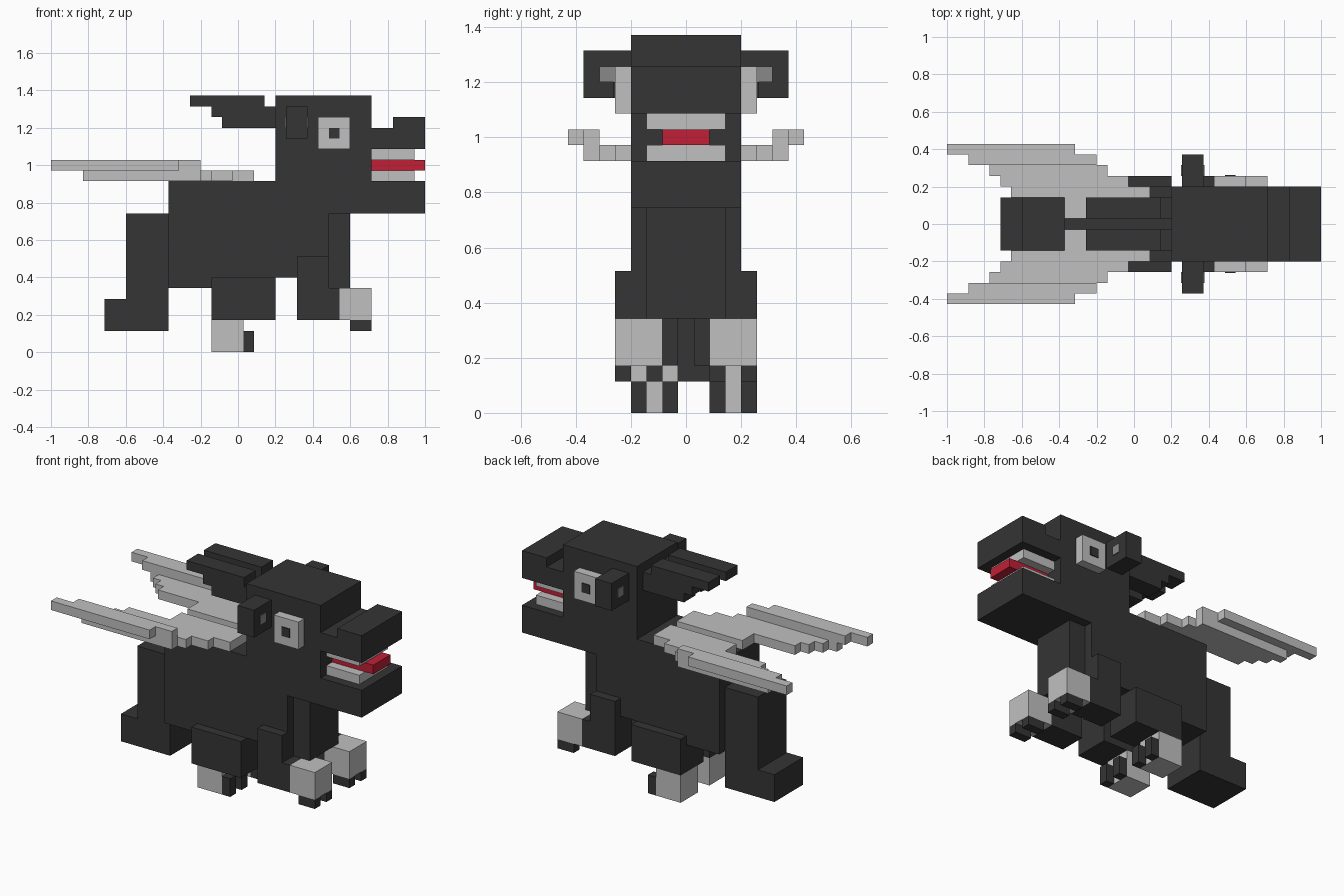
import bpy
import bmesh

cube = bpy.data.objects.get("Cube")
if cube:
    bpy.data.objects.remove(cube, do_unlink=True)

U = 2 / 35  # size of one block


def material(name, rgb):
    m = bpy.data.materials.new(name)
    m.use_nodes = True
    col = (*rgb, 1)
    m.diffuse_color = col
    bsdf = next(n for n in m.node_tree.nodes if n.type == 'BSDF_PRINCIPLED')
    bsdf.inputs["Base Color"].default_value = col
    bsdf.inputs["Roughness"].default_value = 0.9
    return m


DARK = material("charcoal", (0.035, 0.035, 0.035))
LIGHT = material("light grey", (0.53, 0.53, 0.53))
MID = material("mid grey", (0.25, 0.25, 0.25))
RED = material("red", (0.53, 0.014, 0.035))


def part(name, mat, *boxes, side=1):
    """One object from boxes (x0, x1, y0, y1, z0, z1) in blocks; side=-1 flips y."""
    bm = bmesh.new()
    for x0, x1, y0, y1, z0, z1 in boxes:
        y0, y1 = sorted((y0 * side, y1 * side))
        vs = bmesh.ops.create_cube(bm, size=1)["verts"]
        for v in vs:
            v.co.x = ((x0 + x1) / 2 + v.co.x * (x1 - x0) - 17.5) * U
            v.co.y = ((y0 + y1) / 2 + v.co.y * (y1 - y0)) * U
            v.co.z = ((z0 + z1) / 2 + v.co.z * (z1 - z0)) * U
    me = bpy.data.meshes.new(name)
    bm.to_mesh(me)
    bm.free()
    me.materials.append(mat)
    ob = bpy.data.objects.new(name, me)
    bpy.context.collection.objects.link(ob)
    return ob


# Body, chest and tail
part("body", DARK, (11, 21, -3.5, 3.5, 6, 16), (21, 26, -3.5, 3.5, 7, 13))
part("chest", DARK, (26, 28, -2.5, 2.5, 6, 13))
part("tail", DARK, (7, 11, -2.5, 2.5, 2, 13), (5, 7, -2.5, 2.5, 2, 5))

# Head with open mouth
part("head", DARK, (21, 30, -3.5, 3.5, 13, 24))
part("lower_jaw", DARK, (30, 35, -3.5, 3.5, 13, 16))
part("snout", DARK, (30, 35, -3.5, 3.5, 19, 21), (32, 35, -3.5, 3.5, 21, 22))
part("lower_teeth", LIGHT, (30, 34, -2.5, 2.5, 16, 17))
part("upper_teeth", LIGHT, (30, 34, -2.5, 2.5, 18, 19))
part("tongue", RED, (30, 35, -1.5, 1.5, 17, 18))

T = 0.1  # thickness of painted plates, in blocks

for side, tag in ((1, "back"), (-1, "front")):
    # Eye and pupil
    part(f"eye_{tag}", LIGHT, (25, 28, 3.5, 4.5, 19, 22), side=side)
    part(f"pupil_{tag}", DARK, (26, 27, 4.5, 4.5 + T, 20, 21), side=side)

    # Ear with a paler centre
    part(f"ear_{tag}", DARK, (22, 24, 3.5, 6.5, 20, 23), side=side)
    part(f"ear_centre_{tag}", MID, (22 - T, 24 + T, 4.5, 5.5, 21, 22), side=side)

    # Swept-back crest behind the head
    part(f"crest_{tag}", DARK,
         (13, 20, 0.5, 2.5, 23, 24), (15, 21, 0.5, 2.5, 22, 23),
         (16, 21, 0.5, 2.5, 21, 22), side=side)

    # Wing: stepped feathers from root to tip
    part(f"wing_{tag}", LIGHT,
         (11, 19, 0.5, 2.5, 16, 17), (6, 19, 2.5, 3.5, 16, 17),
         (5, 17, 3.5, 4.5, 16, 17), (4, 15, 4.5, 5.5, 16, 17),
         (3, 14, 5.5, 6.5, 16, 17), (2, 14, 5.5, 6.5, 17, 18),
         (0, 12, 6.5, 7.5, 17, 18), side=side)

    # Foreleg, paw and two claws
    part(f"foreleg_{tag}", DARK,
         (23, 26, 1.5, 4.5, 6, 9), (23, 27, 1.5, 4.5, 3, 6), side=side)
    part(f"forepaw_{tag}", LIGHT, (27, 30, 1.5, 4.5, 3, 6), side=side)
    part(f"foreclaws_{tag}", DARK,
         *[(28, 30, y, y + 1, 2, 3) for y in (1.5, 3.5)], side=side)

    # Thigh, hind foot and two claws; one foot stands closer to the middle
    part(f"thigh_{tag}", DARK, (15, 21, 0.5, 4.5, 3, 7), side=side)
    f = 1.5 if side > 0 else 0.5
    part(f"hind_foot_{tag}", LIGHT, (15, 18, f, f + 3, 0, 3), side=side)
    part(f"hind_claws_{tag}", DARK,
         *[(18, 19, y, y + 1, 0, 2) for y in (f, f + 2)], side=side)
